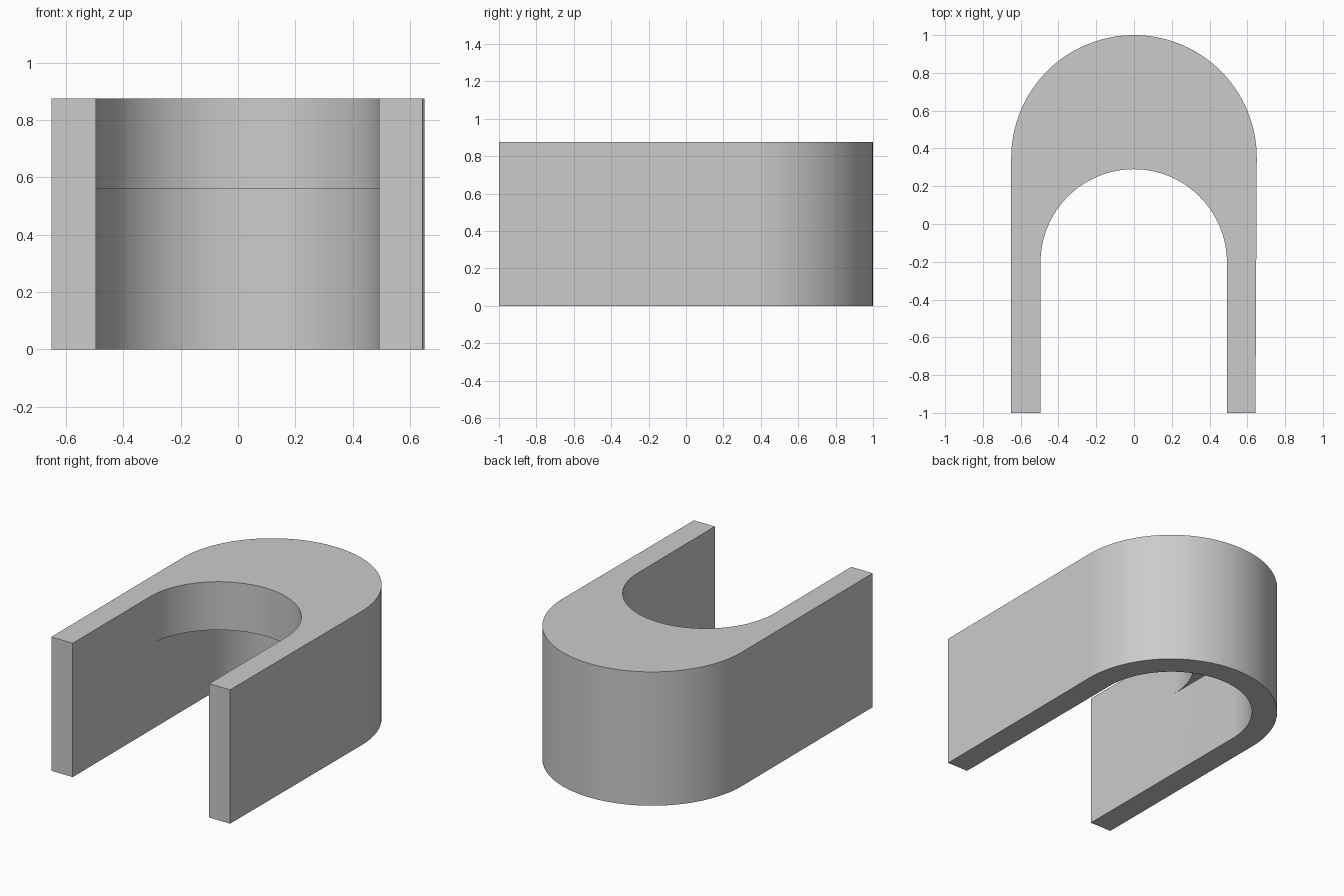
import bpy, bmesh
from math import sin, cos, pi, radians

cube = bpy.data.objects.get("Cube")
if cube:
    bpy.data.objects.remove(cube, do_unlink=True)

HEIGHT, LEDGE = 0.875, 0.56
ARC_STEPS = 64

grey = bpy.data.materials.new("plain grey")
grey.use_nodes = True
colour = (0.6, 0.6, 0.6, 1)
grey.diffuse_color = colour
grey.node_tree.nodes["Principled BSDF"].inputs["Base Color"].default_value = colour


def arch(left, right, centre_y, depth, front_right):
    """Arch outline from the front right, round the back, to the front left."""
    mid, radius = (left + right) / 2, (right - left) / 2
    arc = [(mid + radius * cos(pi * i / ARC_STEPS),
            centre_y + depth * sin(pi * i / ARC_STEPS)) for i in range(ARC_STEPS + 1)]
    return [(front_right, -1)] + arc + [(left, -1)]


outer = arch(-0.65, 0.65, 0.35, 0.65, 0.643)
opening = arch(-0.495, 0.492, -0.205, 0.495, 0.492)
cavity = arch(-0.495, 0.492, 0.35, 0.495, 0.492)

bm = bmesh.new()


def ring(points, z):
    return [bm.verts.new((x, y, z)) for x, y in points]


def strip(a, b):
    for i in range(len(a) - 1):
        bm.faces.new((a[i], a[i + 1], b[i + 1], b[i]))


outer_low, outer_mid, outer_top = (ring(outer, z) for z in (0, LEDGE, HEIGHT))
cavity_low, cavity_mid = ring(cavity, 0), ring(cavity, LEDGE)
open_mid, open_top = ring(opening, LEDGE), ring(opening, HEIGHT)

# Outer wall, bottom rim, cavity wall, ledge underside, opening wall and top
strip(outer_low, outer_top)
strip(cavity_low, outer_low)
strip(cavity_mid, cavity_low)
strip(open_mid, cavity_mid)
strip(open_top, open_mid)
strip(outer_top, open_top)

# Front ends of the two arms
for end in (0, -1):
    bm.faces.new([r[end] for r in (outer_low, outer_top, open_top, open_mid,
                                   cavity_mid, cavity_low)])

bmesh.ops.delete(bm, geom=outer_mid, context='VERTS')
bmesh.ops.remove_doubles(bm, verts=bm.verts, dist=0.0001)
bmesh.ops.dissolve_degenerate(bm, edges=bm.edges, dist=0.0001)
bmesh.ops.recalc_face_normals(bm, faces=bm.faces)

mesh = bpy.data.meshes.new("arched_shell")
bm.to_mesh(mesh)
bm.free()
mesh.materials.append(grey)
shell = bpy.data.objects.new("arched_shell", mesh)
bpy.context.collection.objects.link(shell)
bpy.context.view_layer.objects.active = shell
shell.select_set(True)
bpy.ops.object.shade_smooth_by_angle(angle=radians(30))
